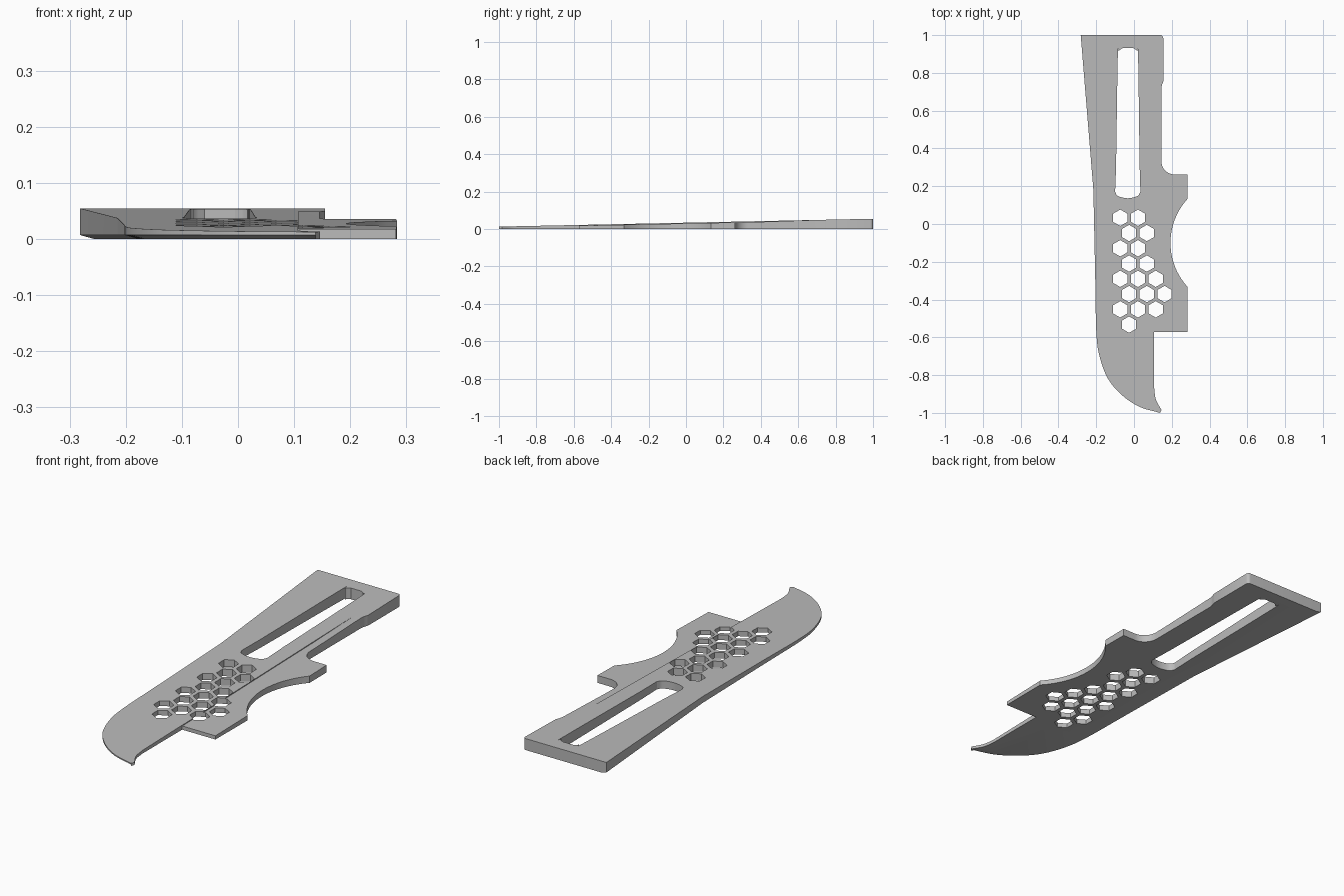
import bpy
import bmesh
from math import sin, cos, radians, pi
from mathutils import Vector

if "Cube" in bpy.data.objects:
    bpy.data.objects.remove(bpy.data.objects["Cube"])

steel = bpy.data.materials.new("plain_grey")
steel.use_nodes = True
GREY = (0.5, 0.5, 0.5, 1)
steel.diffuse_color = GREY
steel.node_tree.nodes["Principled BSDF"].inputs["Base Color"].default_value = GREY


def top_z(y):
    """Height of the sloping upper face."""
    return 0.0335 + 0.021 * y


def spline(points, steps=5):
    """Smooth curve through the points."""
    p = [Vector(q) for q in points]
    p = [2 * p[0] - p[1]] + p + [2 * p[-1] - p[-2]]
    out = []
    for a, b, c, d in zip(p, p[1:], p[2:], p[3:]):
        for i in range(steps):
            t = i / steps
            out.append(0.5 * (2 * b + (c - a) * t + (2 * a - 5 * b + 4 * c - d) * t ** 2
                              + (3 * b - a - 3 * c + d) * t ** 3))
    return out + [p[-2]]


def arc(cx, cy, r, start, end, steps=10):
    angles = [radians(start + (end - start) * i / steps) for i in range(steps + 1)]
    return [Vector((cx + r * cos(a), cy + r * sin(a))) for a in angles]


def add_prism(bm, rings):
    """Closed solid through matching rings of 3D points."""
    loops = [[bm.verts.new(p) for p in ring] for ring in rings]
    n = len(loops[0])
    for low, high in zip(loops, loops[1:]):
        for i in range(n):
            j = (i + 1) % n
            bm.faces.new((low[i], low[j], high[j], high[i]))
    bm.faces.new(loops[0][::-1])
    bm.faces.new(loops[-1])


def finish(name, bm):
    bmesh.ops.recalc_face_normals(bm, faces=bm.faces)
    mesh = bpy.data.meshes.new(name)
    bm.to_mesh(mesh)
    bm.free()
    obj = bpy.data.objects.new(name, mesh)
    bpy.context.collection.objects.link(obj)
    mesh.materials.append(steel)
    return obj


# Outline: cutting edge and belly, hooked tip, guard, handle
edge = [Vector((-0.282, 1.0))] + spline([
    (-0.215, 0.18), (-0.205, -0.3), (-0.2, -0.56), (-0.185, -0.69), (-0.14, -0.815),
    (-0.065, -0.905), (0.03, -0.968), (0.138, -1.0)])
hook = spline([(0.146, -0.985), (0.116, -0.93), (0.107, -0.87)], 4)
guard = [Vector(p) for p in ((0.107, -0.572), (0.282, -0.572))]
guard += arc(0.538, -0.1, 0.345, 222.4, 137.6, 20)
guard.append(Vector((0.282, 0.262)))
fillet = arc(0.215, 0.332, 0.07, 270, 180)
handle = spline([(0.145, 0.715), (0.148, 0.735), (0.155, 0.755)], 3)
handle += arc(0.14, 0.985, 0.015, 0, 90, 5)
outline = edge + hook + guard + fillet + handle

# Underside is ground back slightly along the cutting edge
underside = []
for i, p in enumerate(outline):
    q = p.copy()
    if i == 0:
        q.x += 0.025
    elif i < len(edge) - 1:
        along = (outline[i + 1] - outline[i - 1]).normalized()
        q += Vector((-along.y, along.x)) * 0.025
    underside.append(q)

bm = bmesh.new()
add_prism(bm, [[(p.x, p.y, 0) for p in underside],
               [(p.x, p.y, 0.007) for p in outline],
               [(p.x, p.y, top_z(p.y)) for p in outline]])
blade = finish("slotted_blade", bm)

# Recess that drops the guard side below the blade face
bm = bmesh.new()
profile = [(-0.62, -0.004), (0.4, -0.004), (0.8, 0.001)]
section = [(y, top_z(y) + gap) for y, gap in profile] + [(0.8, 0.2), (-0.62, 0.2)]
add_prism(bm, [[(x, y, z) for y, z in section] for x in (0.108, 0.4)])
recess = finish("guard_recess_cutter", bm)

# Handle slot and honeycomb holes
bm = bmesh.new()
slot = spline([(-0.1, 0.17), (-0.085, 0.148), (-0.033, 0.136), (0.018, 0.148), (0.034, 0.17)], 4)
slot += spline([(0.03, 0.3), (0.022, 0.88), (0.017, 0.915), (-0.005, 0.932)], 4)
slot += spline([(-0.06, 0.932), (-0.08, 0.915), (-0.086, 0.88), (-0.095, 0.3)], 4)
holes = [slot]
for row, count in enumerate((2, 2, 2, 2, 3, 3, 3, 1)):
    for col in range(count):
        cx = -0.073 + 0.047 * (row % 2) + 0.094 * col
        holes.append(arc(cx, 0.033 - 0.0808 * row, 0.0435, 30, 330, 5))
for hole in holes:
    add_prism(bm, [[(p.x, p.y, z) for p in hole] for z in (-0.1, 0.2)])
hole_cutter = finish("hole_cutter", bm)

bpy.context.view_layer.objects.active = blade
for cutter in (recess, hole_cutter):
    cutter.hide_render = True
    mod = blade.modifiers.new(cutter.name, "BOOLEAN")
    mod.operation = "DIFFERENCE"
    mod.solver = "EXACT"
    mod.object = cutter
    bpy.ops.object.modifier_apply(modifier=mod.name)
    bpy.data.objects.remove(cutter)

bpy.ops.object.select_all(action="DESELECT")
blade.select_set(True)
bpy.ops.object.shade_smooth_by_angle(angle=radians(25))
